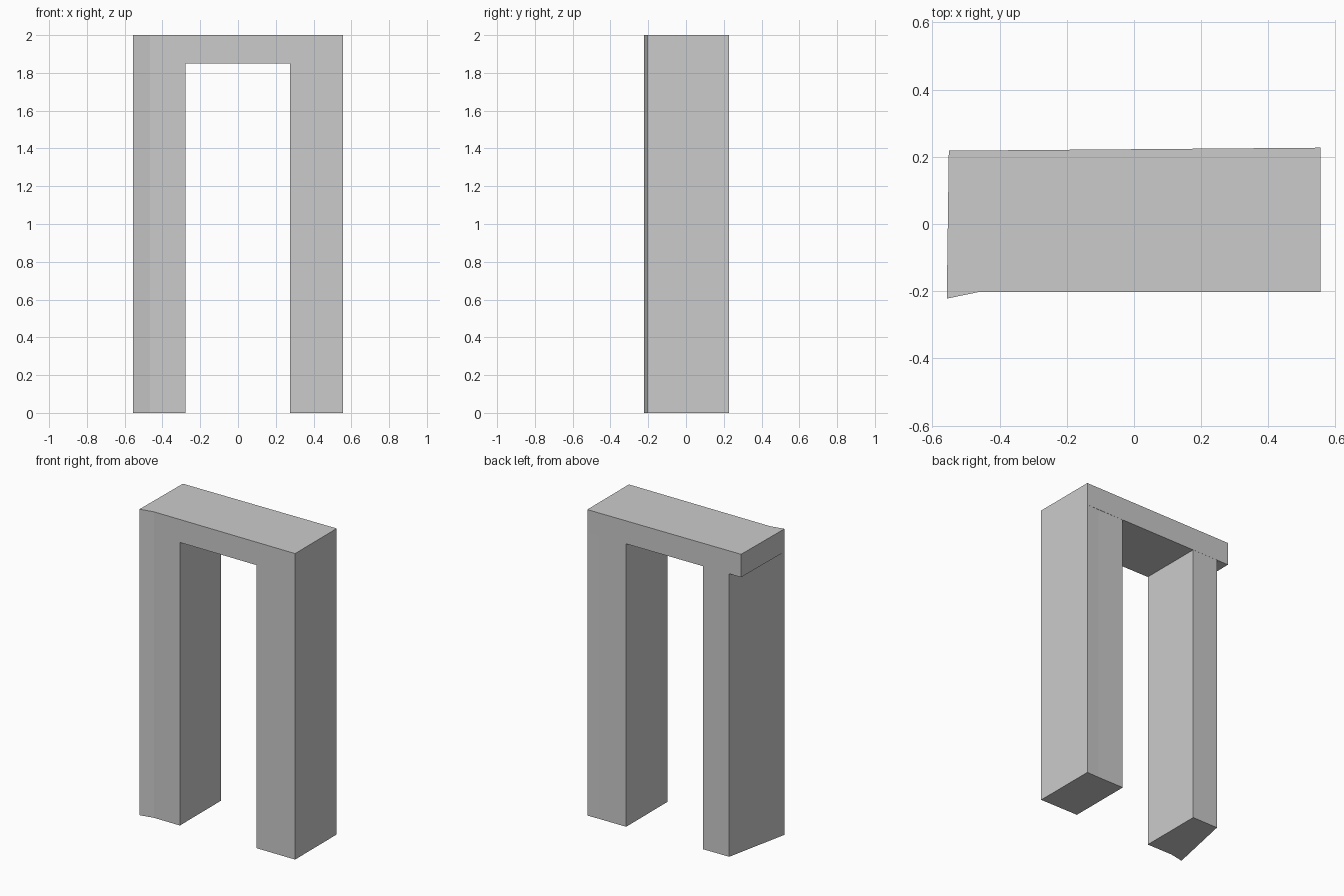
import bpy
import bmesh

cube = bpy.data.objects.get("Cube")
if cube:
    bpy.data.objects.remove(cube, do_unlink=True)

HEIGHT = 2.0
BEAM_BOTTOM = 1.85

grey = bpy.data.materials.new("stone_grey")
grey.use_nodes = True
colour = (0.6, 0.6, 0.6, 1.0)
grey.diffuse_color = colour
grey.node_tree.nodes["Principled BSDF"].inputs["Base Color"].default_value = colour


def prism(name, outline, bottom, top):
    """Extrude a counter-clockwise plan outline from bottom to top."""
    bm = bmesh.new()
    base = bm.faces.new([bm.verts.new((x, y, bottom)) for x, y in outline])
    grown = bmesh.ops.extrude_face_region(bm, geom=[base], use_keep_orig=True)
    for v in grown["geom"]:
        if isinstance(v, bmesh.types.BMVert):
            v.co.z = top
    bmesh.ops.recalc_face_normals(bm, faces=bm.faces)
    mesh = bpy.data.meshes.new(name)
    bm.to_mesh(mesh)
    bm.free()
    mesh.materials.append(grey)
    obj = bpy.data.objects.new(name, mesh)
    bpy.context.collection.objects.link(obj)


# Right leg: slanted outer side and a flared front corner
prism("right_leg", [(-0.557, -0.222), (-0.465, -0.203), (-0.278, -0.203),
                    (-0.278, 0.22), (-0.465, 0.218)], 0, BEAM_BOTTOM)

# Left leg: nearly square, with a faint bend in the back
prism("left_leg", [(0.276, -0.203), (0.555, -0.203), (0.555, 0.227),
                   (0.467, 0.2245), (0.276, 0.224)], 0, BEAM_BOTTOM)

# Beam: spans both legs, following the flared front corner
prism("top_beam", [(-0.557, -0.222), (-0.465, -0.203), (0.555, -0.203),
                   (0.555, 0.227), (-0.551, 0.218)], BEAM_BOTTOM, HEIGHT)
